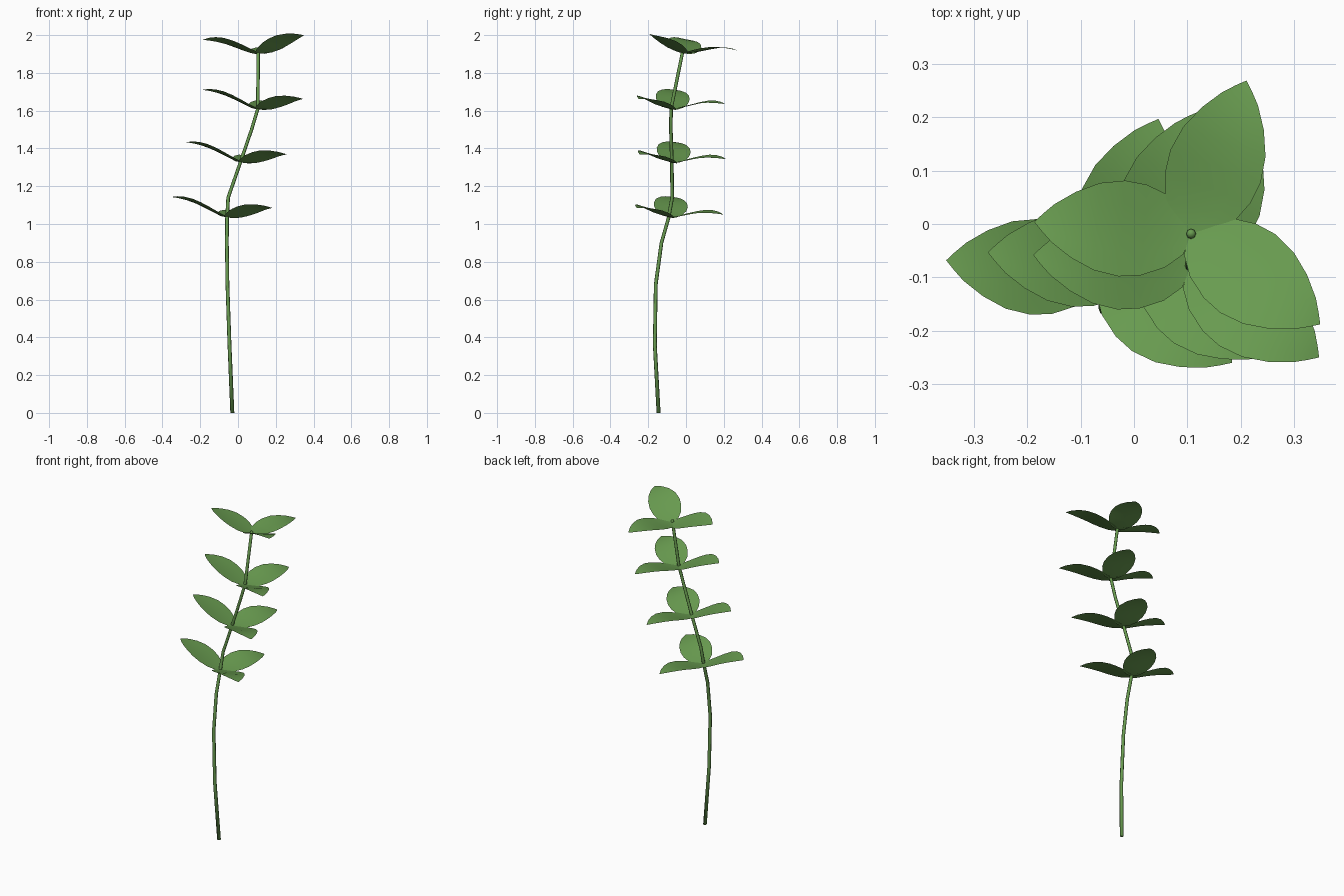
import bpy, bmesh, math
from mathutils import Vector

cube = bpy.data.objects.get("Cube")
if cube:
    bpy.data.objects.remove(cube, do_unlink=True)

green = bpy.data.materials.new("leaf_green")
green.use_nodes = True
colour = (0.14, 0.33, 0.08, 1)
green.diffuse_color = colour
bsdf = next(n for n in green.node_tree.nodes if n.type == 'BSDF_PRINCIPLED')
bsdf.inputs["Base Color"].default_value = colour
bsdf.inputs["Roughness"].default_value = 0.7


def finish(bm, name):
    mesh = bpy.data.meshes.new(name)
    for face in bm.faces:
        face.smooth = True
    bm.to_mesh(mesh)
    bm.free()
    mesh.materials.append(green)
    obj = bpy.data.objects.new(name, mesh)
    bpy.context.collection.objects.link(obj)
    return obj


# Stem: tapered tube swept through a gently bent path
def build_stem(path, r_base, r_top, sides=8):
    bm = bmesh.new()
    height = path[-1][2]
    rings = [(p, r_base + (r_top - r_base) * p[2] / height) for p in path]
    tip = Vector(path[-1])
    rings.append((tip + Vector((0, 0, 0.006)), r_top * 0.6))
    loops = []
    for centre, r in rings:
        loops.append([bm.verts.new(Vector(centre) + Vector((
            r * math.cos(math.tau * i / sides),
            r * math.sin(math.tau * i / sides), 0))) for i in range(sides)])
    for low, high in zip(loops, loops[1:]):
        for i in range(sides):
            j = (i + 1) % sides
            bm.faces.new((low[i], low[j], high[j], high[i]))
    bm.faces.new(list(reversed(loops[0])))
    bm.faces.new(loops[-1])
    return finish(bm, "stem")


# Leaf outline: fraction of length, half width, lift of the arched midrib
OUTLINE = [(0, 0.006, 0), (0.04, 0.04, 0), (0.15, 0.067, 0.001),
           (0.3, 0.085, 0.007), (0.44, 0.09, 0.013), (0.6, 0.082, 0.018),
           (0.75, 0.062, 0.017), (0.88, 0.036, 0.011), (0.95, 0.016, 0.005)]
CUP = 0.005


# Leaf: slightly cupped sheet from its node to a pointed tip, rolled with its whorl
def build_leaf(name, node, reach, tilt):
    bm = bmesh.new()
    node, reach = Vector(node), Vector(reach)
    side = Vector((0, 0, 1)).cross(reach).normalized()
    side.z = side.x * tilt[0] + side.y * tilt[1]
    rows = []
    for t, half, lift in OUTLINE:
        row = []
        for k in (-1, -0.5, 0, 0.5, 1):
            rise = lift + CUP * (k * half / 0.09) ** 2
            row.append(bm.verts.new(
                node + reach * t + side * (k * half) + Vector((0, 0, rise))))
        rows.append(row)
    for a, b in zip(rows, rows[1:]):
        for i in range(4):
            bm.faces.new((a[i], b[i], b[i + 1], a[i + 1]))
    tip = bm.verts.new(node + reach)
    for i in range(4):
        bm.faces.new((rows[-1][i], tip, rows[-1][i + 1]))
    return finish(bm, name)


build_stem([(-0.03, -0.145, 0), (-0.045, -0.165, 0.36), (-0.056, -0.16, 0.68),
            (-0.059, -0.13, 0.9), (-0.058, -0.093, 1.03), (-0.052, -0.073, 1.14),
            (0.014, -0.075, 1.33), (0.072, -0.08, 1.5), (0.105, -0.079, 1.61),
            (0.107, -0.018, 1.912)], 0.0105, 0.009)

# Whorls: node position, rise of the right, left and back tips, slope in x and y
WHORLS = [((-0.058, -0.09, 1.036), (0.107, 0.049, 0.014), (-0.16, -0.13)),
          ((0.02, -0.075, 1.326), (0.107, 0.042, 0.017), (-0.16, -0.13)),
          ((0.105, -0.08, 1.608), (0.102, 0.054, 0.027), (-0.14, -0.13)),
          ((0.107, -0.018, 1.904), (0.071, 0.096, 0.015), (-0.05, -0.2))]
SPREAD = [("right", -0.294, 0.022), ("left", 0.242, -0.17), ("back", 0.104, 0.287)]

for number, (node, rises, tilt) in enumerate(WHORLS, 1):
    for (label, dx, dy), rise in zip(SPREAD, rises):
        build_leaf(f"{label}_leaf_{number}", node, (dx, dy, rise), tilt)
